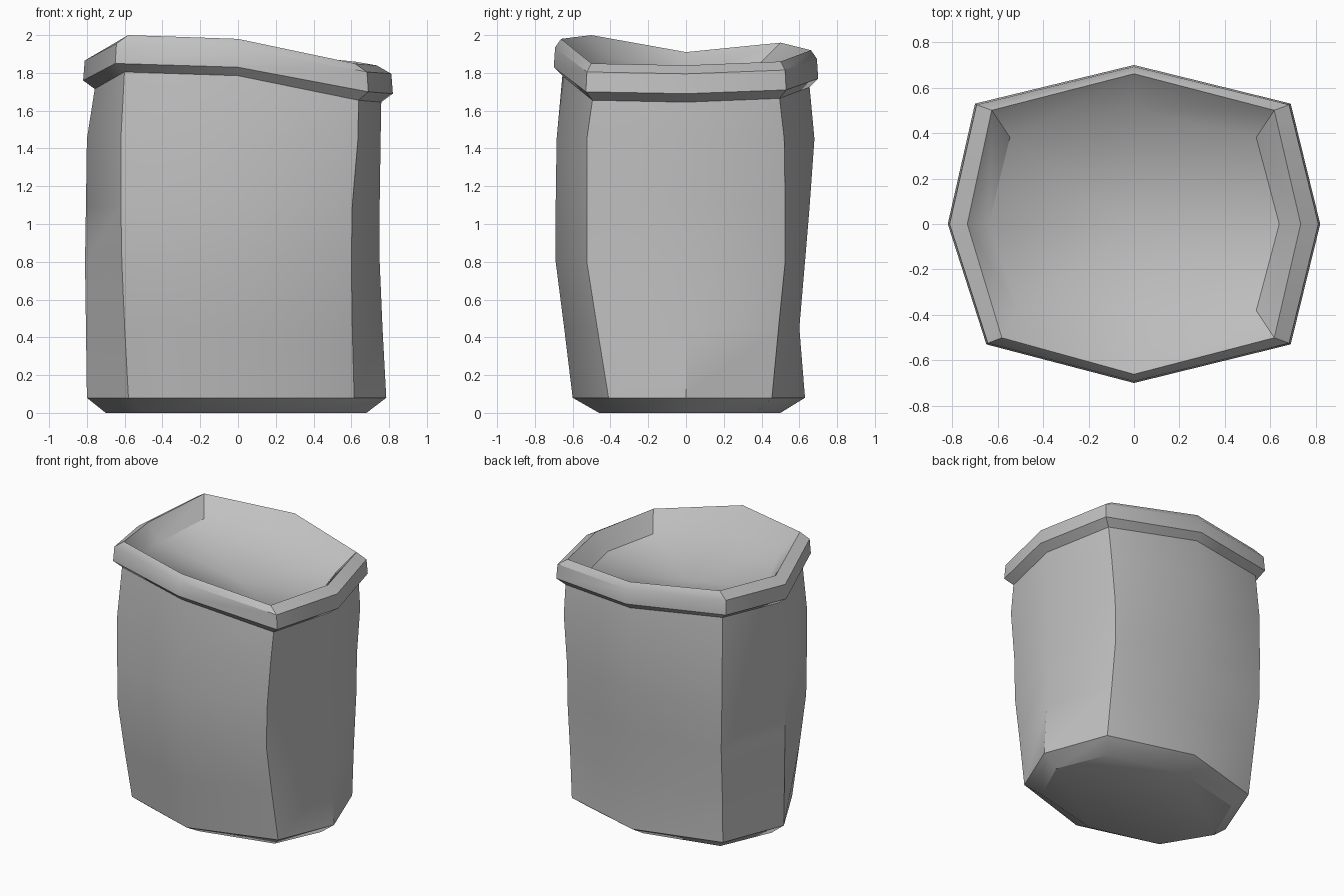
import bpy
import bmesh
import math

cube = bpy.data.objects.get("Cube")
if cube:
    bpy.data.objects.remove(cube, do_unlink=True)

# One plain cloth colour
cloth = bpy.data.materials.new("grey_cloth")
cloth.use_nodes = True
grey = (0.53, 0.53, 0.53, 1)
cloth.diffuse_color = grey
cloth.node_tree.nodes["Principled BSDF"].inputs["Base Color"].default_value = grey


def body_ring(z, left, right, front, back, corner_left, corner_right,
              corner_front, corner_back):
    """Eight-sided cross-section, counter-clockwise from the front middle."""
    return [(0, -front, z), (corner_right, -corner_front, z), (right, 0, z),
            (corner_right, corner_back, z), (0, back, z),
            (-corner_left - 0.04, corner_back, z), (-left, 0, z),
            (-corner_left, -corner_front, z)]


# Uneven outline of the rolled rim at its widest lower edge
rim_outline = [(0, -0.7, 1.83), (0.69, -0.53, 1.7), (0.82, 0, 1.69),
               (0.69, 0.53, 1.71), (0, 0.7, 1.77), (-0.7, 0.53, 1.81),
               (-0.82, 0, 1.76), (-0.65, -0.53, 1.85)]


def rim_ring(scale_x, scale_y, rise):
    return [(x * scale_x, y * scale_y, z + rise) for x, y, z in rim_outline]


def loft(name, rings, close_start=False, centre=None):
    """Skin a stack of rings; optionally cap the start and fan the end."""
    bm = bmesh.new()
    loops = [[bm.verts.new(p) for p in ring] for ring in rings]
    count = len(loops[0])
    for low, high in zip(loops, loops[1:]):
        for i in range(count):
            j = (i + 1) % count
            bm.faces.new((low[i], low[j], high[j], high[i]))
    if close_start:
        bm.faces.new(list(reversed(loops[0])))
    if centre:
        middle = bm.verts.new(centre)
        for i in range(count):
            bm.faces.new((loops[-1][i], loops[-1][(i + 1) % count], middle))
    mesh = bpy.data.meshes.new(name)
    bm.to_mesh(mesh)
    bm.free()
    obj = bpy.data.objects.new(name, mesh)
    bpy.context.collection.objects.link(obj)
    mesh.materials.append(cloth)
    bpy.ops.object.select_all(action="DESELECT")
    obj.select_set(True)
    bpy.context.view_layer.objects.active = obj
    bpy.ops.object.shade_smooth_by_angle(angle=math.radians(35))
    return obj


# Bulging sack body, from the tucked base up to the underside of the rim
under_rim = rim_ring(0.925, 0.935, -0.045)
loft("sack_body", [
    body_ring(0, 0.7, 0.68, 0.46, 0.5, 0.5, 0.53, 0.33, 0.37),
    body_ring(0.08, 0.8, 0.785, 0.6, 0.63, 0.58, 0.615, 0.41, 0.455),
    body_ring(0.45, 0.805, 0.765, 0.645, 0.6, 0.6, 0.605, 0.47, 0.49),
    body_ring(0.8, 0.81, 0.75, 0.69, 0.63, 0.615, 0.6, 0.525, 0.525),
    body_ring(1.1, 0.805, 0.75, 0.69, 0.655, 0.62, 0.605, 0.525, 0.525),
    body_ring(1.45, 0.8, 0.755, 0.685, 0.68, 0.62, 0.635, 0.525, 0.52),
    under_rim], close_start=True)

# Rolled rim, inner wall and the sagging surface inside
loft("rolled_rim", [
    under_rim,
    rim_outline,
    rim_ring(0.99, 0.99, 0.105),
    rim_ring(0.895, 0.945, 0.15)])
loft("sack_inside", [
    rim_ring(0.895, 0.945, 0.15),
    rim_ring(0.78, 0.72, 0.03)], centre=(0, 0, 1.68))
